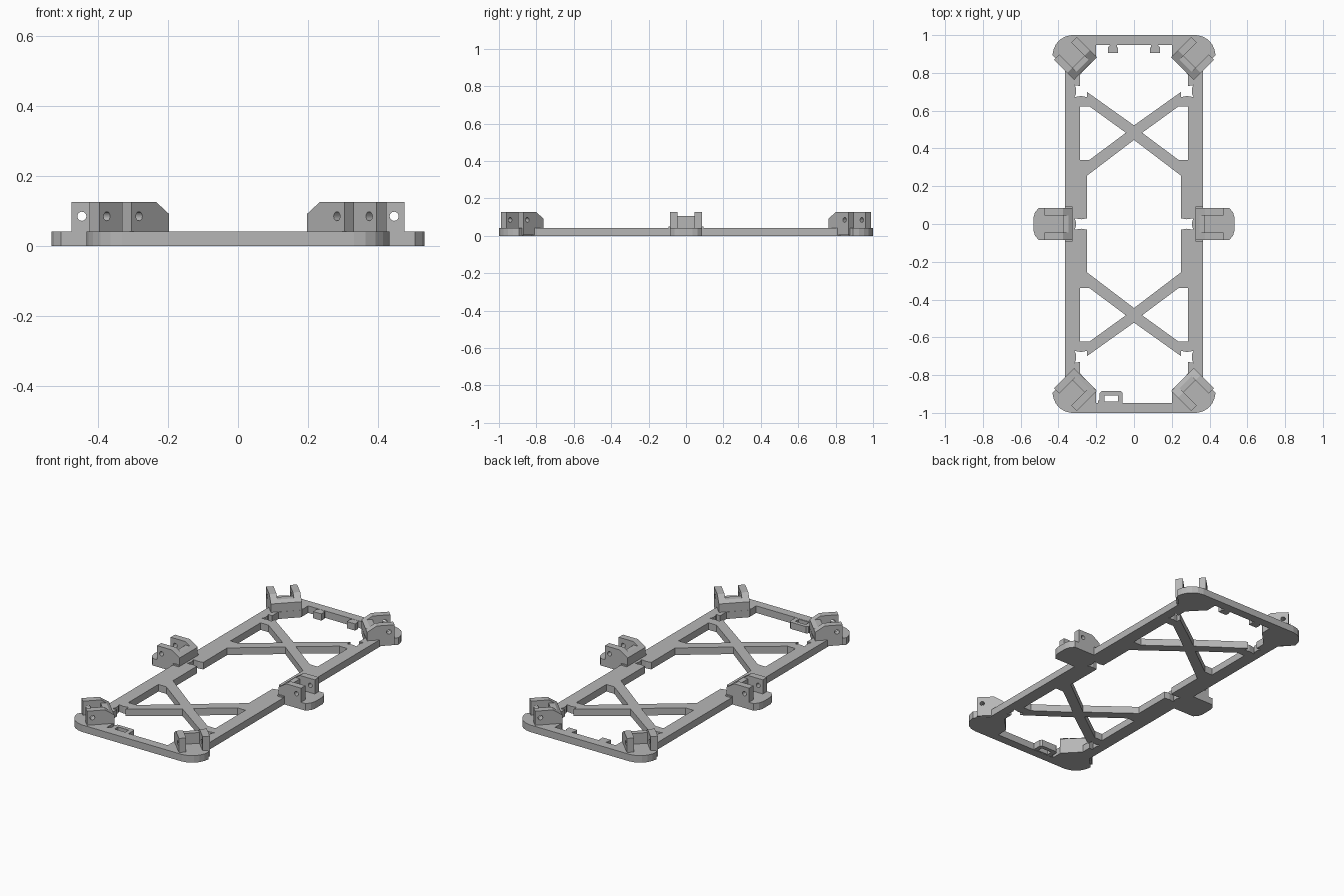
import bpy, bmesh, math
from mathutils import Matrix, Vector

if "Cube" in bpy.data.objects:
    bpy.data.objects.remove(bpy.data.objects["Cube"])

grey = bpy.data.materials.new("plain grey")
grey.diffuse_color = (0.47, 0.47, 0.47, 1)
grey.use_nodes = True
grey.node_tree.nodes["Principled BSDF"].inputs["Base Color"].default_value = grey.diffuse_color


def prism(loops, depth):
    """Mesh from a flat outline (first loop) with holes, centred on local z."""
    cu = bpy.data.curves.new("outline", 'CURVE')
    cu.dimensions, cu.fill_mode, cu.extrude = '2D', 'BOTH', depth / 2
    for loop in loops:
        s = cu.splines.new('POLY')
        s.points.add(len(loop) - 1)
        for p, (x, y) in zip(s.points, loop):
            p.co = (x, y, 0, 1)
        s.use_cyclic_u = True
    tmp = bpy.data.objects.new("outline", cu)
    bpy.context.collection.objects.link(tmp)
    me = bpy.data.meshes.new_from_object(
        tmp.evaluated_get(bpy.context.evaluated_depsgraph_get()))
    bpy.data.objects.remove(tmp)
    bpy.data.curves.remove(cu)
    return me


def make(name, pieces):
    """One object from (mesh, matrix) pieces."""
    bm = bmesh.new()
    for me, mat in pieces:
        me.transform(mat)
        bm.from_mesh(me)
        bpy.data.meshes.remove(me)
    bmesh.ops.remove_doubles(bm, verts=bm.verts, dist=1e-5)
    bmesh.ops.recalc_face_normals(bm, faces=bm.faces)
    for f in bm.faces:
        f.material_index = 0
        f.smooth = False
    out = bpy.data.meshes.new(name)
    bm.to_mesh(out)
    bm.free()
    out.materials.clear()
    out.materials.append(grey)
    ob = bpy.data.objects.new(name, out)
    bpy.context.collection.objects.link(ob)
    return ob


def flip(pts, sx, sy):
    return [(x * sx, y * sy) for x, y in pts]


def mirror_x(pts):
    """Close a right-hand path with its left-hand mirror image."""
    return pts + [(-x, y) for x, y in reversed(pts) if x > 1e-6]


def mirror_y(pts):
    return [(x, -y) for x, y in reversed(pts) if y > 1e-6] + pts


def rect(x0, x1, y0, y1):
    return [(x0, y0), (x1, y0), (x1, y1), (x0, y1)]


def circle(x, y, r, n=16):
    return [(x + r * math.cos(2 * math.pi * i / n),
             y + r * math.sin(2 * math.pi * i / n)) for i in range(n)]


T = 0.042          # frame thickness
up = Matrix.Translation((0, 0, T / 2))

# Frame outline with rounded corners and side tabs
outer = mirror_x(mirror_y([
    (0.532, 0.035), (0.524, 0.062), (0.504, 0.085), (0.365, 0.085),
    (0.365, 0.825), (0.432, 0.893), (0.426, 0.925), (0.413, 0.952),
    (0.392, 0.976), (0.363, 0.993), (0.33, 1.0)]))
# Middle six-sided opening with a small notch in each rail
middle = mirror_x(mirror_y([
    (0.307, 0.01), (0.315, 0.03), (0.28, 0.025), (0.25, 0.03),
    (0.25, 0.255), (0, 0.445)]))
# End opening with notches, angled corners and a straight end bar
end = mirror_x([
    (0, 0.522), (0.25, 0.70), (0.25, 0.672), (0.28, 0.678), (0.315, 0.672),
    (0.306, 0.69), (0.306, 0.718), (0.315, 0.735), (0.287, 0.73),
    (0.287, 0.79), (0.2, 0.88), (0.2, 0.947)])
# Side opening between the rail and the cross braces
side = [(0.043, 0.483), (0.235, 0.622), (0.287, 0.622),
        (0.287, 0.34), (0.235, 0.34)]
holes = [middle, end, flip(end, 1, -1)]
holes += [flip(side, sx, sy) for sx in (1, -1) for sy in (1, -1)]
make("frame", [(prism([outer] + holes, T), up)])

# Two hook clips on the back bar
for s, label in ((1, "right"), (-1, "left")):
    hook = [(0.09, 0.96), (0.09, 0.935), (0.084, 0.935), (0.084, 0.905),
            (0.138, 0.905), (0.138, 0.935), (0.128, 0.945), (0.128, 0.96)]
    make("clip_" + label, [(prism([flip(hook, s, 1)], T - 0.002), up)])

# Cable loop on the front bar
loop = [(-0.19, -0.96), (-0.19, -0.935), (-0.182, -0.935), (-0.182, -0.895),
        (-0.172, -0.885), (-0.07, -0.885), (-0.06, -0.895), (-0.06, -0.96)]
make("cable_loop", [(prism([loop, rect(-0.155, -0.085, -0.94, -0.908)],
                           T - 0.002), up)])

# Hinge bracket: two drilled lugs, a lower wall between them
LUG = [(0, 0.005), (0.15, 0.005), (0.15, 0.126), (0.052, 0.126), (0, 0.092)]
WALL = [(0, 0.005), (0.052, 0.005), (0.052, 0.106), (0.021, 0.106), (0, 0.092)]


def bracket(name, x, y, angle, foot=False):
    u = Vector((math.cos(angle), math.sin(angle), 0))
    z = Vector((0, 0, 1))
    v = u.cross(z)

    def place(off):
        m = Matrix((u, z, v)).transposed().to_4x4()
        m.translation = Vector((x, y, 0)) + v * off
        return m
    pieces = [(prism([LUG, circle(0.12, 0.085, 0.013)], 0.04), place(o))
              for o in (-0.065, 0.065)]
    pieces.append((prism([WALL], 0.09), place(0)))
    if foot:
        pieces.append((prism([rect(0, 0.04, 0.005, 0.05)], 0.186), place(0)))
    make(name, pieces)


for sx, xn in ((1, "right"), (-1, "left")):
    bracket("middle_bracket_" + xn, 0.325 * sx, 0, 0 if sx > 0 else math.pi, True)
    for sy, yn in ((1, "back"), (-1, "front")):
        bracket(f"corner_bracket_{yn}_{xn}", 0.257 * sx, 0.823 * sy,
                math.atan2(sy, sx))
